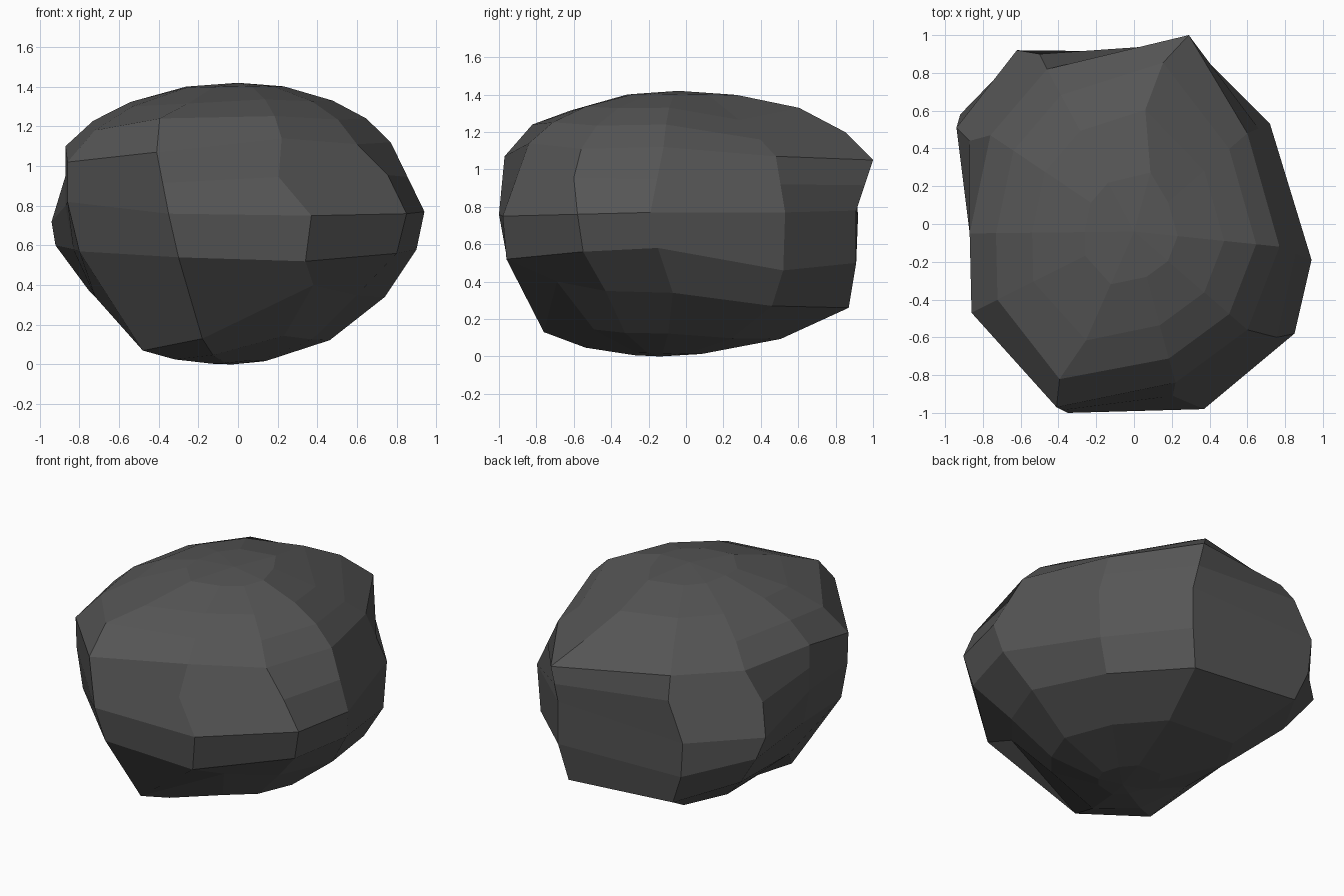
import bpy, bmesh
from mathutils import Vector

if "Cube" in bpy.data.objects:
    bpy.data.objects.remove(bpy.data.objects["Cube"])

# Main outline rings of the boulder, ten corners each, anticlockwise from front left
shoulder = [(-.41, -.97, 1.07), (.22, -.84, 1.14), (.6, -.56, 1.11), (.77, -.12, 1.12), (.6, .48, 1.07),
            (.29, 1, 1.05), (-.46, .82, 1.12), (-.76, .47, 1.1), (-.87, -.05, 1.1), (-.86, -.47, 1.02)]
belly = [(-.35, -1, .76), (.37, -.98, .75), (.85, -.58, .76), (.94, -.19, .77), (.72, .53, .77),
         (.3, .91, .78), (-.62, .92, .75), (-.94, .51, .72), (-.87, -.05, .8), (-.86, -.46, .82)]
waist = [(-.3, -.96, .54), (.34, -.96, .52), (.8, -.55, .56), (.9, -.15, .58), (.7, .52, .46),
         (.3, .91, .5), (-.6, .91, .52), (-.92, .58, .6), (-.83, -.05, .58), (-.8, -.48, .57)]
foot = [(-.18, -.76, .13), (.38, -.69, .4), (.6, -.43, .35), (.74, -.07, .34), (.6, .46, .27),
        (.25, .87, .26), (-.52, .88, .32), (-.75, .5, .37), (-.72, -.05, .34), (-.48, -.42, .07)]
crown, base = Vector((0, -.04, 1.42)), Vector((-.03, -.14, 0))


def toward(ring, tip, spread, rise, dents={}):
    """Shrink a ring toward a tip, then push single corners for dents."""
    out = []
    for i, p in enumerate(map(Vector, ring)):
        q = tip + (p - tip) * spread
        q.z = p.z + (tip.z - p.z) * rise
        out.append(q + Vector(dents.get(i, (0, 0, 0))))
    return out


# Ring between belly and shoulder, with the chips at front right and back left
chips = {1: (-.09, 0, 0), 2: (.03, -.03, .02), 6: (.04, .03, .06), 7: (-.02, -.05, 0)}
chest = [(Vector(a) + Vector(b)) / 2 + Vector(chips.get(i, (0, 0, 0)))
         for i, (a, b) in enumerate(zip(belly, shoulder))]

rings = [toward(foot, base, .22, .95), toward(foot, base, .64, .64), foot, waist, belly, chest, shoulder,
         toward(shoulder, crown, .84, .4, {0: (-.05, 0, .03), 4: (0, 0, -.05), 5: (-.09, .02, 0)}),
         toward(shoulder, crown, .62, .7, {4: (0, 0, -.05), 5: (-.12, 0, .02)}),
         toward(shoulder, crown, .3, .94)]

# Skin the rings and close both ends
bm = bmesh.new()
loops = [[bm.verts.new(p) for p in ring] for ring in rings]
n = len(shoulder)
for lo, hi in zip(loops, loops[1:]):
    for i in range(n):
        j = (i + 1) % n
        bm.faces.new((lo[i], lo[j], hi[j], hi[i]))
for tip, ring in ((base, loops[0]), (crown, loops[-1])):
    v = bm.verts.new(tip)
    for i in range(n):
        bm.faces.new((ring[i], ring[(i + 1) % n], v))
bmesh.ops.recalc_face_normals(bm, faces=bm.faces)

mesh = bpy.data.meshes.new("boulder")
bm.to_mesh(mesh)
bm.free()
stone = bpy.data.materials.new("dark grey stone")
stone.diffuse_color = (.092, .092, .092, 1)
stone.use_nodes = True
stone.node_tree.nodes["Principled BSDF"].inputs["Base Color"].default_value = stone.diffuse_color
mesh.materials.append(stone)
bpy.context.collection.objects.link(bpy.data.objects.new("boulder", mesh))
